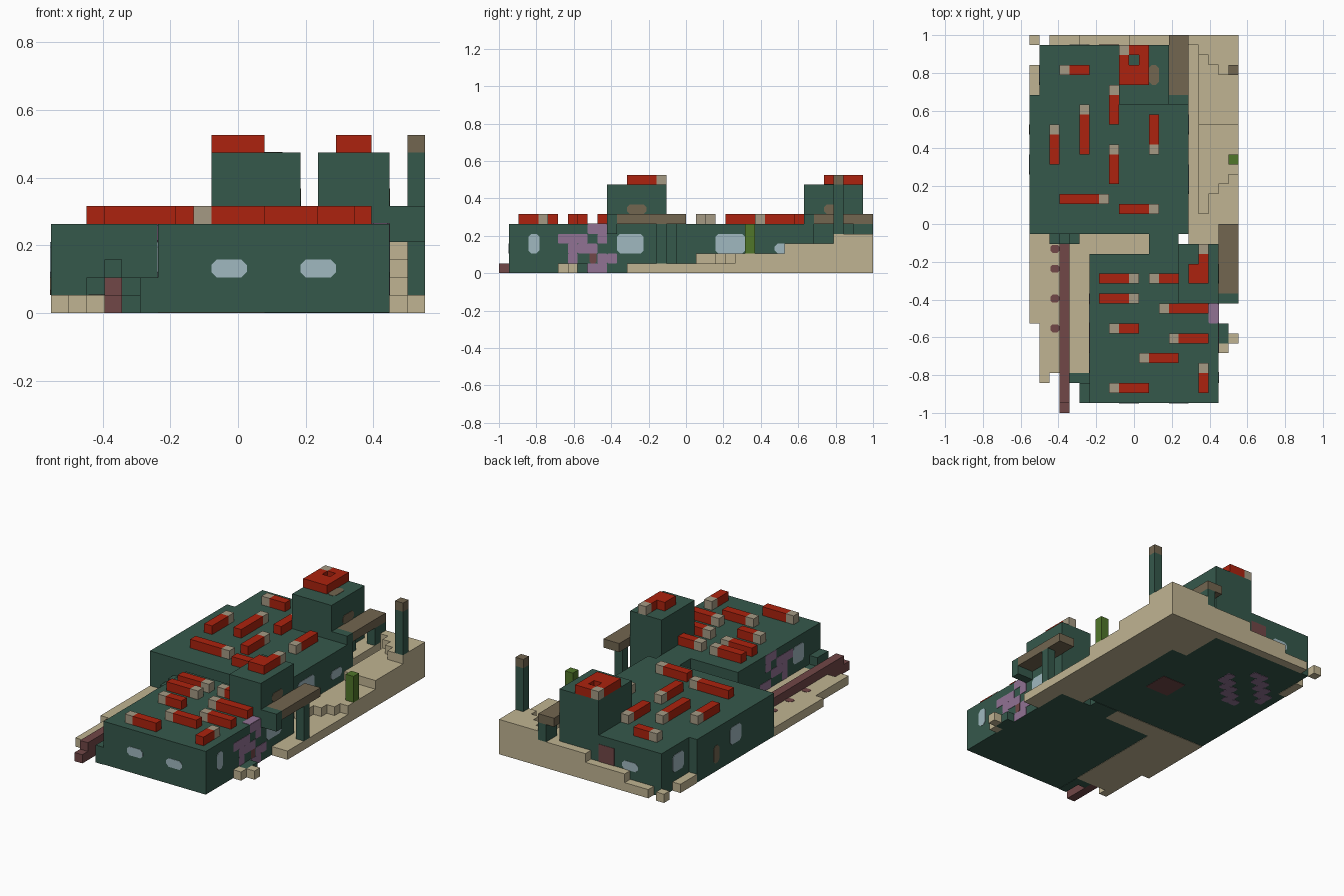
import bpy
import bmesh
from mathutils import Vector

cube = bpy.data.objects.get("Cube")
if cube:
    bpy.data.objects.remove(cube, do_unlink=True)

U = 2 / 38          # one block
MID = Vector((10.5, 19, 0))


def material(name, rgb):
    col = [(c / 255 / 12.92) if c < 11 else ((c / 255 + 0.055) / 1.055) ** 2.4 for c in rgb]
    m = bpy.data.materials.new(name)
    m.use_nodes = True
    m.diffuse_color = (*col, 1)
    m.node_tree.nodes["Principled BSDF"].inputs["Base Color"].default_value = (*col, 1)
    return m


GREEN = material("dark_green", (53, 88, 75))
TAN = material("sand", (192, 180, 146))
RED = material("bright_red", (172, 34, 14))
GREY = material("warm_grey", (165, 154, 132))
BROWN = material("brown", (114, 102, 80))
MAROON = material("maroon", (113, 71, 71))
PURPLE = material("purple", (145, 114, 148))
BLUE = material("pale_blue", (160, 185, 192))
LEAF = material("leaf_green", (80, 118, 42))


def finish(name, bm, mat):
    bmesh.ops.recalc_face_normals(bm, faces=bm.faces)
    me = bpy.data.meshes.new(name)
    bm.to_mesh(me)
    bm.free()
    me.materials.append(mat)
    bpy.context.collection.objects.link(bpy.data.objects.new(name, me))


def box(name, mat, x, y, z):
    """Box spanning three (low, high) ranges in blocks."""
    bm = bmesh.new()
    bmesh.ops.create_cube(bm, size=1)
    for v in bm.verts:
        v.co = (Vector([r[0] + (c + 0.5) * (r[1] - r[0]) for r, c in zip((x, y, z), v.co)]) - MID) * U
    finish(name, bm, mat)


def plate(name, mat, axis, pos, a, b, cut=0.3, out=1):
    """Thin plate with clipped corners, lying on a wall, roof or floor."""
    ring = []
    for sa, sb, first in ((0, 0, 0), (1, 0, 1), (1, 1, 0), (0, 1, 1)):
        ca, cb = a[sa], b[sb]
        p = (ca + cut * (1 - 2 * sa), cb)
        q = (ca, cb + cut * (1 - 2 * sb))
        ring += ([p, q] if first else [q, p]) if cut else [(ca, cb)]
    bm = bmesh.new()
    verts = []
    for p in ring:
        co = list(p)
        co.insert(axis, pos)
        verts.append(bm.verts.new((Vector(co) - MID) * U))
    face = bm.faces.new(verts)
    ext = bmesh.ops.extrude_face_region(bm, geom=[face])
    step = Vector((0, 0, 0))
    step[axis] = 0.04 * U * out
    for v in ext["geom"]:
        if isinstance(v, bmesh.types.BMVert):
            v.co += step
    finish(name, bm, mat)


# Rear building, its tower and side canopy
LOW = 0.04
box("rear_hall", GREEN, (0, 14), (18, 32), (LOW, 5))
box("rear_hall_side", GREEN, (14, 16), (18, 32), (LOW, 5))
box("rear_hall_back", GREEN, (1, 14), (32, 37), (LOW, 5))
box("rear_tower", GREEN, (9, 14), (31, 37), (5, 9))
box("rear_canopy_end", GREEN, (14, 16), (31, 32), (5, 6))
box("rear_canopy", BROWN, (14, 16), (32, 38), (5, 6))
box("rear_canopy_post", GREEN, (15, 16), (36, 38), (3, 5))
box("rear_canopy_post_inner", GREEN, (14, 15), (32, 34), (3, 5))

# Front building, its tower and side canopy
box("front_hall", GREEN, (6, 19), (1, 16), (LOW, 5))
box("link_block", GREEN, (12, 15), (16, 18), (0, 5))
box("front_tower_base", GREEN, (15, 19), (16, 17), (0, 5))
box("front_tower", GREEN, (15, 19), (11, 17), (5, 9))
box("front_canopy_end", GREEN, (19, 21), (11, 12), (4, 6))
box("front_canopy", BROWN, (19, 21), (12, 19), (5, 6))
box("front_canopy_post", GREEN, (20, 21), (16, 17), (1, 5))

# Tower caps
box("rear_cap_side", RED, (11, 12), (33, 37), (9, 10))
box("rear_cap_front", RED, (9, 11), (33, 35), (9, 10))
box("rear_cap_left", RED, (9, 10), (35, 36), (9, 10))
box("rear_cap_back", RED, (10, 11), (36, 37), (9, 10))
box("rear_cap_stone", GREY, (9, 10), (36, 37), (9, 10))
box("front_cap_long", RED, (17, 18), (13, 16), (9, 10))
box("front_cap_short", RED, (16, 17), (13, 15), (9, 10))
box("front_cap_stone", GREY, (17, 18), (16, 17), (9, 10))

# Roof bars: grey end block, then a red bar running in one direction
BARS = [(3, 34, "E", 2), (5, 30, "S", 4), (2, 28, "S", 3), (8, 32, "S", 3), (12, 26, "N", 3),
        (8, 26, "S", 3), (7, 21, "W", 4), (12, 20, "W", 3), (10, 13, "W", 3), (12, 13, "E", 2),
        (10, 11, "W", 3), (13, 10, "E", 4), (8, 8, "E", 2), (14, 7, "E", 3), (11, 5, "E", 3),
        (17, 4, "S", 2), (8, 2, "E", 3)]
for i, j, way, n in BARS:
    box("roof_bar_end", GREY, (i, i + 1), (j, j + 1), (5, 6))
    x = {"E": (i + 1, i + 1 + n), "W": (i - n, i)}.get(way, (i, i + 1))
    y = {"N": (j + 1, j + 1 + n), "S": (j - n, j)}.get(way, (j, j + 1))
    box("roof_bar", RED, x, y, (5, 6))

# Stepped ground on the left side of the model
box("ground_side", TAN, (16, 21), (17, 38), (0, 1))
box("ground_under_canopy", TAN, (19, 21), (13, 17), (0, 1))
STEPS = {16: (37, 37, 37), 17: (20, 29, 36), 18: (22, 29, 35), 19: (23, 29, 34), 20: (24, 29, 34)}
for i, starts in STEPS.items():
    for level, j in enumerate(starts, 1):
        box("ground_step", TAN, (i, i + 1), (j, 38), (level, level + 1))
box("ground_under_rear_canopy", TAN, (14, 16), (32, 37), (0, 3))

# Ground strip behind, rising in steps
for x, top in (((2, 5), 1), ((5, 10), 2), ((10, 14), 3), ((14, 16), 3)):
    box("ground_back", TAN, x, (37, 38), (0, top))
box("corner_stone", TAN, (0, 1), (37, 38), (0, 1))
box("edge_stone", TAN, (0, 1), (32, 35), (0, 1))

# Yard on the right side of the model
box("yard", TAN, (0, 6), (9, 18), (0, 1))
box("yard_front", TAN, (1, 6), (4, 9), (0, 1))
box("yard_tip", TAN, (1, 2), (3, 4), (0, 1))
box("passage", TAN, (6, 12), (16, 18), (0, 1))
box("rail", MAROON, (3, 4), (1, 17), (1, 2))
box("rail_end", MAROON, (3, 4), (0, 4), (0, 1))
for j in (8, 11, 14, 16):
    plate("rail_foot", MAROON, 2, 1, (2.1, 3), (j + 0.1, j + 0.9), 0.2)
box("yard_shrub", GREEN, (2, 5), (17, 18), (1, 2))
box("yard_shrub_top", GREEN, (3, 4), (17, 18), (2, 3))
box("corner_shrub", GREEN, (4, 6), (3, 4), (0, 1))
box("corner_shrub_tall", GREEN, (5, 6), (1, 3), (0, 2))

# Lone post, plant and small planters
box("post", GREEN, (20, 21), (34, 35), (4, 9))
box("post_cap", BROWN, (20, 21), (34, 35), (9, 10))
box("plant", LEAF, (20, 21), (25, 26), (2, 5))
for i, j, mat in ((19, 6, TAN), (20, 7, TAN), (19, 7, GREEN), (19, 8, GREEN)):
    box("planter", mat, (i, i + 1), (j, j + 1), (0, 1))

# Windows
for x in (9, 14):
    plate("front_window", BLUE, 1, 1, (x, x + 2), (2, 3), out=-1)
for x, a, top in ((19, (3, 4.1), 4), (19, (12, 14.7), 4), (16, (22, 25), 4), (16, (28, 30), 3)):
    plate("left_window", BLUE, 0, x, a, (2, top))
for x, a in ((6, (4, 6)), (0, (24, 26)), (1, (33, 35))):
    plate("right_window", BLUE, 0, x, a, (2, 4), out=-1)
plate("back_window", BLUE, 1, 37, (4, 6), (2, 3))
plate("back_door", MAROON, 1, 37, (7, 9), (2, 4), 0)
plate("right_door", BROWN, 0, 0, (28, 29), (1, 3), out=-1)
plate("front_tower_vent", BROWN, 0, 19, (13, 15), (6, 7))
plate("rear_tower_vent", BROWN, 0, 14, (33, 35), (6, 7))
plate("rear_tower_patch", BROWN, 2, 9, (12, 13), (33, 35))

# Climbing flowers on the two side walls of the front building
VINE = [(6, 9, 3), (7, 8, 2), (7, 8, 1), (8, 10, 2), (9, 11, 4), (10, 11, 3),
        (10, 11, 1), (11, 12, 1), (9, 11, 0)]
for x, out in ((19, 1), (6, -1)):
    for a, b, k in VINE:
        plate("vine", PURPLE, 0, x, (a, b), (max(k, LOW), k + 1), 0.08, out)
plate("vine_stem", MAROON, 0, 19, (9.2, 9.9), (1, 2.9), 0.15)
plate("vine_roof", PURPLE, 2, 5, (18, 19), (9, 11), 0.1)

# Patches under the floor
plate("floor_hatch", MAROON, 2, LOW, (10, 13), (24, 27), 0, -1)
for i in range(7):
    for j in range(27, 34):
        if (i * 2 + j * 3) % 5 in (0, 2):
            plate("floor_flower", PURPLE, 2, LOW, (i + 1, i + 2), (j, j + 1), 0.15, -1)
